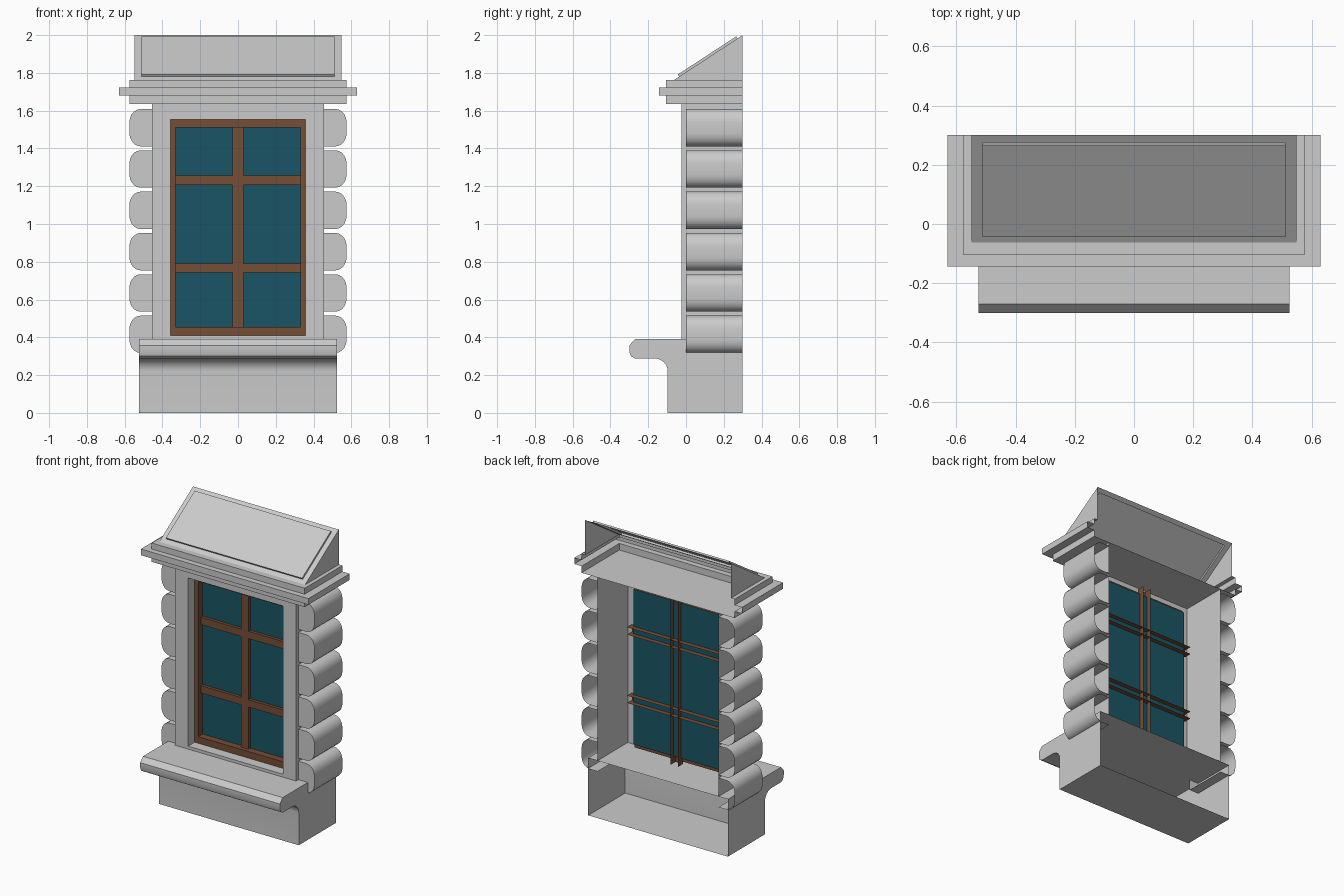
import bpy, bmesh, math
from mathutils import Vector

if "Cube" in bpy.data.objects:
    bpy.data.objects.remove(bpy.data.objects["Cube"])


def material(name, rgb):
    m = bpy.data.materials.new(name)
    m.diffuse_color = (*rgb, 1)
    m.use_nodes = True
    m.node_tree.nodes["Principled BSDF"].inputs["Base Color"].default_value = m.diffuse_color
    return m


WOOD = material("wood", (0.18, 0.075, 0.035))
GLASS = material("glass", (0.01, 0.09, 0.13))


def make(name, bm, mat=None, smooth=None):
    me = bpy.data.meshes.new(name)
    bm.to_mesh(me)
    bm.free()
    ob = bpy.data.objects.new(name, me)
    bpy.context.collection.objects.link(ob)
    if mat:
        me.materials.append(mat)
    if smooth:
        bpy.context.view_layer.objects.active = ob
        ob.select_set(True)
        bpy.ops.object.shade_smooth_by_angle(angle=math.radians(smooth))
        ob.select_set(False)
    return ob


def loft(bm, loops, closed):
    """Skin quads between successive point loops; returns the vertex rows."""
    rows = [[bm.verts.new(p) for p in loop] for loop in loops]
    n = len(rows[0])
    for a, b in zip(rows, rows[1:]):
        for i in range(n if closed else n - 1):
            j = (i + 1) % n
            bm.faces.new((a[i], a[j], b[j], b[i]))
    return rows


def rect(hx, z0, z1, y):
    return [(-hx, y, z0), (hx, y, z0), (hx, y, z1), (-hx, y, z1)]


def u_shape(hx, y, z):
    return [(-hx, 0.3, z), (-hx, y, z), (hx, y, z), (hx, 0.3, z)]


def arc(cx, cy, r, a0, a1, n):
    return [(cx + r * math.cos(math.radians(a0 + (a1 - a0) * i / n)),
             cy + r * math.sin(math.radians(a0 + (a1 - a0) * i / n))) for i in range(n + 1)]


# base with moulded sill, open at the back
profile = [(0.3, 0), (-0.097, 0)] + arc(-0.165, 0.22, 0.068, 0, 90, 8) + [
    (-0.27, 0.288), (-0.292, 0.301), (-0.3, 0.325), (-0.3, 0.358), (-0.27, 0.39), (0.3, 0.39)]
bm = bmesh.new()
for row in loft(bm, [[(x, y, z) for y, z in profile] for x in (-0.525, 0.525)], False):
    bm.faces.new(row)
bmesh.ops.recalc_face_normals(bm, faces=bm.faces)
make("base_sill", bm, smooth=30)

# window surround: outer sides, front ring and reveal
bm = bmesh.new()
loft(bm, [rect(0.455, 0.39, 1.635, 0.3), rect(0.455, 0.39, 1.635, -0.025),
          rect(0.357, 0.41, 1.553, -0.025), rect(0.357, 0.41, 1.553, 0.045)], True)
bmesh.ops.recalc_face_normals(bm, faces=bm.faces)
make("window_surround", bm)

# wooden frame and glass
bm = bmesh.new()
loft(bm, [rect(0.357, 0.41, 1.553, 0.045), rect(0.33, 0.455, 1.51, 0.045),
          rect(0.33, 0.455, 1.51, 0.092)], True)
make("wooden_frame", bm, WOOD)
bm = bmesh.new()
bm.faces.new([bm.verts.new(p) for p in rect(0.33, 0.455, 1.51, 0.092)])
make("glass_pane", bm, GLASS)

# glazing bars: three-sided channels open at the back
YF, YB = 0.072, 0.125
bm = bmesh.new()
loft(bm, [[(x, y, z) for x, y in ((-0.028, YB), (-0.028, YF), (0.028, YF), (0.028, YB))]
          for z in (1.553, 0.41)], False)
make("vertical_bar", bm, WOOD)
for label, z in (("lower", 0.767), ("upper", 1.232)):
    bm = bmesh.new()
    loft(bm, [[(x, y, z + d) for y, d in ((YB, -0.025), (YF, -0.025), (YF, 0.025), (YB, 0.025))]
              for x in (-0.357, 0.357)], False)
    make(label + "_bar", bm, WOOD)

# rounded side blocks, mirrored left and right
for i in range(6):
    zc, h = 0.416 + 0.2188 * i, 0.099
    prof = [(0.455, -h), (0.515, -h)] + [
        (0.515 + 0.06 * math.cos(a), math.copysign(0.029, a) + 0.07 * math.sin(a))
        for a in (math.radians(t) for t in (-72, -54, -36, -18, -1, 1, 18, 36, 54, 72))
    ] + [(0.515, h), (0.455, h)]
    bm = bmesh.new()
    rows = loft(bm, [[(x, y, zc + z) for x, z in prof] for y in (0, 0.3)], False)
    bm.faces.new(rows[0])
    bmesh.ops.recalc_face_normals(bm, faces=bm.faces)
    ob = make("side_block_%d" % (i + 1), bm, smooth=40)
    ob.modifiers.new("mirror", 'MIRROR')

# stepped cornice, open at the back
bm = bmesh.new()
loft(bm, [u_shape(*s) for s in (
    (0.455, -0.025, 1.635), (0.575, -0.105, 1.635), (0.575, -0.105, 1.68),
    (0.63, -0.143, 1.68), (0.63, -0.143, 1.722), (0.575, -0.105, 1.722),
    (0.575, -0.105, 1.763), (0.548, -0.063, 1.763))], False)
bmesh.ops.recalc_face_normals(bm, faces=bm.faces)
make("cornice", bm)

# sloped roof with triangular ends and a raised panel
bm = bmesh.new()
lo, hi = Vector((0, -0.063, 1.763)), Vector((0, 0.3, 2.0))
along = (hi - lo).normalized()
normal = Vector((0, -along.z, along.y))


def slope(hx, m, lift):
    a, b = lo + along * m + normal * lift, hi - along * m + normal * lift
    return [(-hx, *a.yz), (hx, *a.yz), (hx, *b.yz), (-hx, *b.yz)]


rows = loft(bm, [slope(0.548, 0, 0), slope(0.512, 0.032, 0), slope(0.512, 0.032, 0.013)], True)
bm.faces.new(rows[2])
r = rows[0]
for a, b, x in ((r[0], r[3], -0.548), (r[1], r[2], 0.548)):
    bm.faces.new((a, b, bm.verts.new((x, 0.3, 1.763))))
bmesh.ops.recalc_face_normals(bm, faces=bm.faces)
make("roof", bm)
